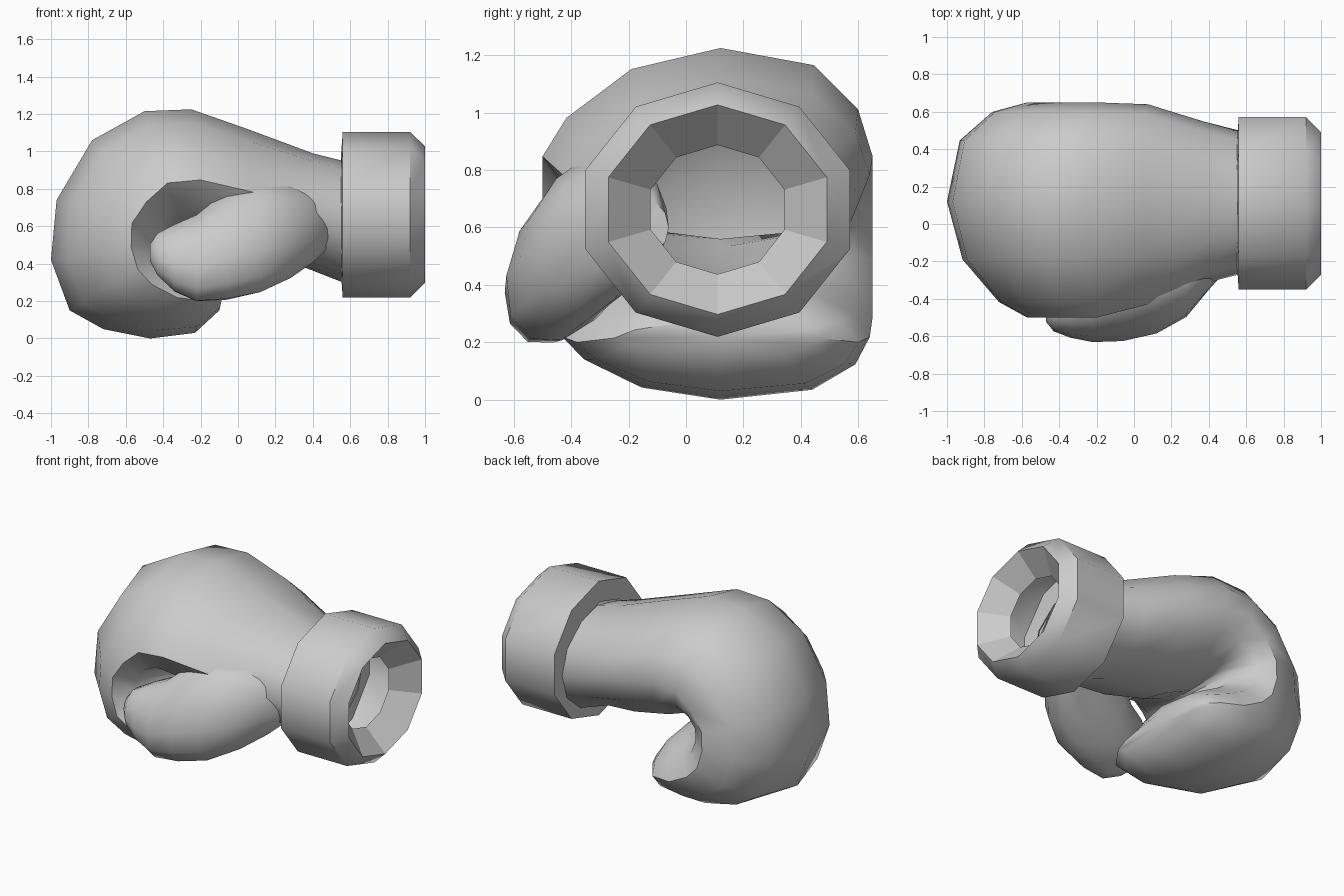
import bpy, bmesh, math
from mathutils import Vector

if "Cube" in bpy.data.objects:
    bpy.data.objects.remove(bpy.data.objects["Cube"])


def loft(name, rings, cap_start, cap_end, angle):
    """Skin a list of equal-length point rings into one object."""
    bm = bmesh.new()
    vs = [[bm.verts.new(p) for p in r] for r in rings]
    n = len(rings[0])
    for a, b in zip(vs, vs[1:]):
        for i in range(n):
            j = (i + 1) % n
            bm.faces.new((a[i], a[j], b[j], b[i]))
    for use, ring in ((cap_start, vs[0]), (cap_end, vs[-1])):
        if use:
            tip = bm.verts.new(sum((v.co for v in ring), Vector()) / n)
            for i in range(n):
                bm.faces.new((ring[i], ring[(i + 1) % n], tip))
    bmesh.ops.recalc_face_normals(bm, faces=bm.faces)
    me = bpy.data.meshes.new(name)
    bm.to_mesh(me)
    bm.free()
    ob = bpy.data.objects.new(name, me)
    bpy.context.collection.objects.link(ob)
    bpy.ops.object.select_all(action='DESELECT')
    ob.select_set(True)
    bpy.context.view_layer.objects.active = ob
    bpy.ops.object.shade_smooth_by_angle(angle=math.radians(angle))
    return ob


def spow(v, e):
    return math.copysign(abs(v) ** e, v)


# Curled fist: outer x,z / inner x,z / front y / back y / side position between outer and inner
YC = 0.12
fist = [
    (0.56, 0.95, 0.56, 0.30, -0.27, 0.50, 0.50),
    (0.40, 0.99, 0.33, 0.39, -0.32, 0.55, 0.50),
    (0.05, 1.12, 0.10, 0.42, -0.43, 0.64, 0.48),
    (-0.25, 1.225, -0.15, 0.47, -0.50, 0.65, 0.50),
    (-0.50, 1.215, -0.28, 0.53, -0.50, 0.65, 0.56),
    (-0.78, 1.06, -0.34, 0.56, -0.50, 0.65, 0.66),
    (-0.97, 0.74, -0.36, 0.55, -0.50, 0.65, 0.66),
    (-1.00, 0.42, -0.36, 0.52, -0.50, 0.65, 0.67),
    (-0.90, 0.15, -0.33, 0.49, -0.50, 0.65, 0.64),
    (-0.72, 0.05, -0.27, 0.46, -0.47, 0.65, 0.58),
    (-0.47, 0.00, -0.19, 0.42, -0.43, 0.64, 0.52),
    (-0.23, 0.03, -0.12, 0.37, -0.38, 0.60, 0.50),
    (-0.10, 0.15, -0.07, 0.28, -0.25, 0.47, 0.50),
]
rings = []
for i, (ox, oz, ix, iz, yf, yb, t) in enumerate(fist):
    out, inn = Vector((ox, 0, oz)), Vector((ix, 0, iz))
    mid = out.lerp(inn, t)
    ring = []
    for k in range(12):
        a = math.tau * k / 12
        c, s = math.cos(a), math.sin(a)
        if i > 1:
            if c > 0:      # back of the hand is fuller
                ec, es = (0.7, 1.2) if s > 0 else (0.9, 1.2)
            else:          # front side has a sharp rim around the hollow
                ec, es = (1.0, 1.5) if s > 0 or i < 3 else (1.5, 1.2)
            c, s = spow(c, ec), spow(s, es)
        p = mid.lerp(out, s) if s > 0 else mid.lerp(inn, -s)
        p.y = YC + c * ((yb - YC) if c > 0 else (YC - yf))
        ring.append(p)
    rings.append(ring)
loft("glove_fist", rings, False, True, 48)

# Thumb: x / centre y,z / half width / half height / tilt
thumb = [
    (0.50, -0.15, 0.60, 0.09, 0.10, 0),
    (0.40, -0.21, 0.60, 0.14, 0.20, 14),
    (0.28, -0.30, 0.57, 0.19, 0.26, 18),
    (0.12, -0.36, 0.55, 0.20, 0.33, 24),
    (-0.06, -0.40, 0.50, 0.20, 0.32, 26),
    (-0.22, -0.45, 0.43, 0.165, 0.25, 24),
    (-0.34, -0.46, 0.43, 0.14, 0.19, 22),
    (-0.43, -0.48, 0.45, 0.09, 0.12, 20),
    (-0.47, -0.49, 0.46, 0.03, 0.05, 20),
]
rings = []
for x, y, z, w, h, tilt in thumb:
    r = math.radians(-tilt)
    ring = []
    for k in range(12):
        a = math.tau * k / 12
        u, v = w * math.cos(a), h * math.sin(a)
        ring.append(Vector((x, y + u * math.cos(r) - v * math.sin(r),
                            z + u * math.sin(r) + v * math.cos(r))))
    rings.append(ring)
loft("glove_thumb", rings, True, True, 60)


def circle(x, ry, rz):
    return [Vector((x, 0.11 + ry * math.sin(math.tau * k / 10),
                    0.662 + rz * math.cos(math.tau * k / 10))) for k in range(10)]


# Wrist cuff with bevelled rim
cuff = [(0.55, 0.34, 0.31), (0.56, 0.485, 0.443), (0.92, 0.485, 0.443), (1.0, 0.40, 0.365)]
loft("wrist_cuff", [circle(*c) for c in cuff], False, False, 44)

# Faceted funnel leading into the hollow glove
loft("cuff_opening", [circle(1.0, 0.40, 0.365), circle(0.86, 0.245, 0.225)], False, False, 5)
for f in bpy.data.objects["cuff_opening"].data.polygons:
    if f.normal.x < 0:
        f.flip()
